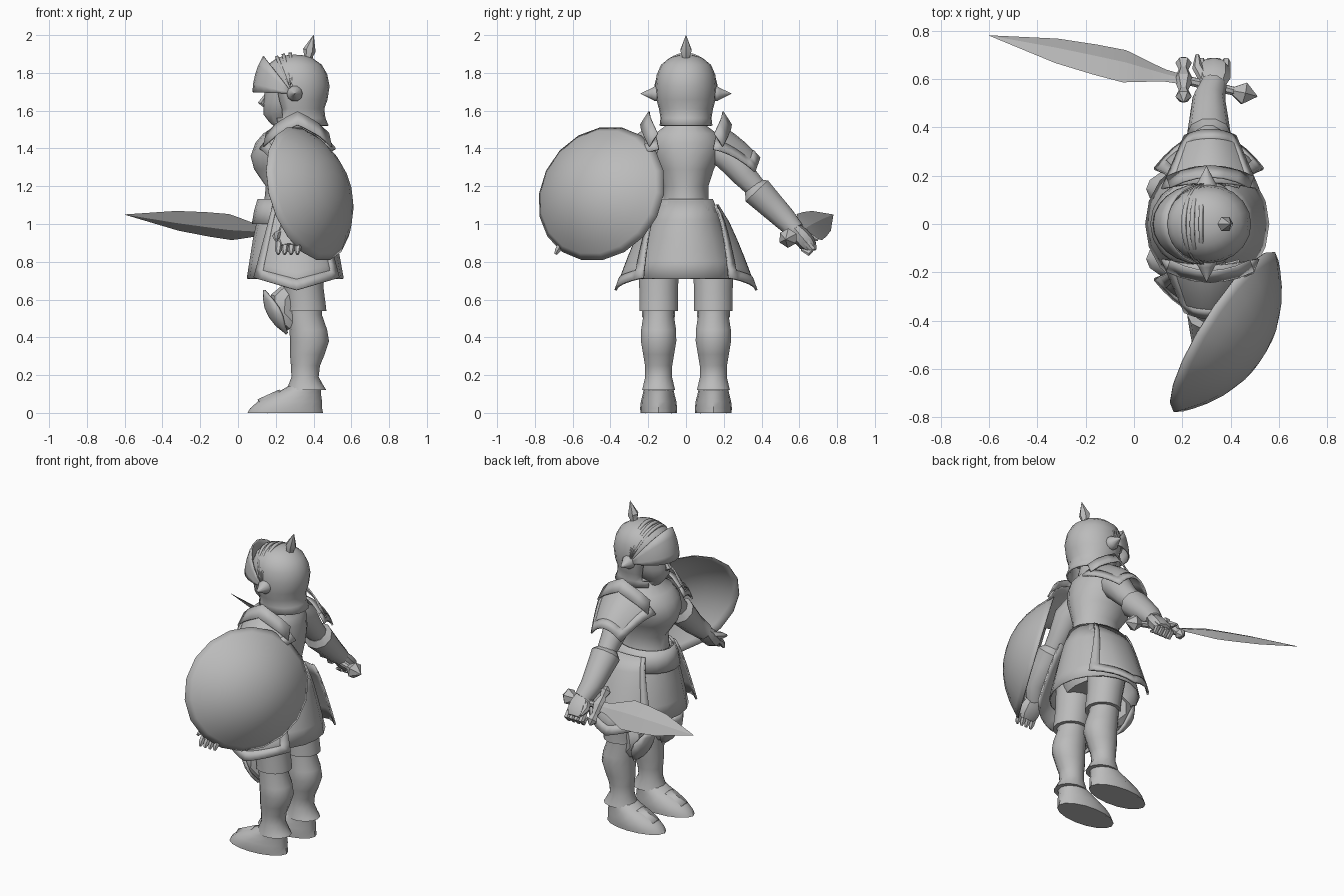
import bpy, bmesh, math
from mathutils import Vector

if "Cube" in bpy.data.objects:
    bpy.data.objects.remove(bpy.data.objects["Cube"])

steel = bpy.data.materials.new("steel_grey")
steel.diffuse_color = (0.5, 0.5, 0.5, 1)
steel.use_nodes = True
steel.node_tree.nodes["Principled BSDF"].inputs["Base Color"].default_value = steel.diffuse_color


def finish(name, bm, angle=38, thick=0):
    """Turn a bmesh into a shaded object with the shared material."""
    bmesh.ops.remove_doubles(bm, verts=bm.verts, dist=0.0004)
    bmesh.ops.recalc_face_normals(bm, faces=bm.faces)
    me = bpy.data.meshes.new(name)
    bm.to_mesh(me)
    bm.free()
    ob = bpy.data.objects.new(name, me)
    bpy.context.collection.objects.link(ob)
    me.materials.append(steel)
    if thick:
        m = ob.modifiers.new("thickness", 'SOLIDIFY')
        m.thickness, m.offset = thick, 0
    bpy.ops.object.select_all(action='DESELECT')
    ob.select_set(True)
    bpy.context.view_layer.objects.active = ob
    bpy.ops.object.shade_smooth_by_angle(angle=math.radians(angle))
    return ob


def skin(bm, rings, caps=True):
    """Bridge closed rings of points."""
    vr = [[bm.verts.new(p) for p in r] for r in rings]
    n = len(rings[0])
    for a, b in zip(vr, vr[1:]):
        for i in range(n):
            bm.faces.new((a[i], a[(i + 1) % n], b[(i + 1) % n], b[i]))
    if caps:
        bm.faces.new(vr[0])
        bm.faces.new(vr[-1])


def loft(name, rows, y=0, n=14, caps=True, thick=0, keep=None):
    """Stacked ellipses; rows are (z, centre x, radius x, radius y)."""
    bm = bmesh.new()
    ang = [2 * math.pi * i / n for i in range(n)]
    skin(bm, [[(cx + rx * math.cos(a), y + ry * math.sin(a), z) for a in ang]
              for z, cx, rx, ry in rows], caps)
    if keep:
        bad = [f for f in bm.faces if not keep(f.calc_center_median())]
        bmesh.ops.delete(bm, geom=bad, context='FACES')
    return finish(name, bm, thick=thick)


def tube(name, path, radii, n=8, flat=1.0, up=(1, 0, 0), caps=True, angle=38):
    """Rings swept along a path; flat squashes the second axis."""
    bm = bmesh.new()
    pts = [Vector(p) for p in path]
    rings = []
    for i, p in enumerate(pts):
        t = (pts[min(i + 1, len(pts) - 1)] - pts[max(i - 1, 0)]).normalized()
        u = Vector(up)
        u = (u - t * u.dot(t)).normalized()
        v = t.cross(u)
        rings.append([p + radii[i] * (math.cos(a) * u + flat * math.sin(a) * v)
                      for a in (2 * math.pi * k / n for k in range(n))])
    skin(bm, rings, caps)
    return finish(name, bm, angle)


def patch(name, f, nu, nv, thick=0.012, keep=None, angle=30):
    """Plate from f(u in -1..1, t in 0..1)."""
    bm = bmesh.new()
    g = [[bm.verts.new(f(-1 + 2 * i / nu, j / nv)) for i in range(nu + 1)] for j in range(nv + 1)]
    for j in range(nv):
        for i in range(nu):
            if keep is None or keep(-1 + (2 * i + 1) / nu, (j + 0.5) / nv):
                bm.faces.new((g[j][i], g[j][i + 1], g[j + 1][i + 1], g[j + 1][i]))
    loose = [v for v in bm.verts if not v.link_faces]
    bmesh.ops.delete(bm, geom=loose, context='VERTS')
    return finish(name, bm, angle, thick)


# Head, nose, helmet dome with a face opening
loft("head", [(1.50, .29, .08, .07), (1.54, .24, .075, .05), (1.58, .25, .115, .088),
              (1.64, .265, .132, .12), (1.72, .275, .13, .13), (1.80, .28, .12, .12)])
tube("nose", [(.16, 0, 1.70), (.122, 0, 1.64), (.15, 0, 1.615)], [.008, .02, .008], 6, up=(0, 1, 0))
loft("helmet", [(1.52, .33, .145, .135), (1.56, .32, .138, .13), (1.61, .315, .137, .138),
                (1.66, .312, .157, .152), (1.73, .308, .172, .157), (1.79, .304, .164, .15),
                (1.84, .30, .14, .128), (1.875, .30, .09, .085), (1.888, .30, .045, .04), (1.892, .30, 0, 0)],
     n=20, caps=False, thick=.01, keep=lambda c: c.z > 1.74 or c.x > .225)


# Raised visor and crest bands, all hinged on the ear axis
def hinged(u, deg, r, w=.165):
    a, th = u * 1.5, math.radians(deg)
    return (.29 + r * math.cos(a) * math.cos(th), w * math.sin(a), 1.69 + r * math.cos(a) * math.sin(th))


patch("visor", lambda u, t: hinged(u, 178 - 50 * t, .21 + .04 * t ** 2), 12, 4, .008)
for k, deg in enumerate((116, 106, 96)):
    patch(f"crest_band_{k}", lambda u, t: hinged(u, deg - 5 * t, .212, .165), 14, 1, .012)

# Spikes on top and over the ears
tube("top_spike", [(.365, 0, 1.86), (.373, 0, 1.89), (.378, 0, 1.92), (.40, 0, 2.0)],
     [.028, .024, .034, .001], 6)
for s in (1, -1):
    tube("ear_spike", [(.30, s * .13, 1.69), (.30, s * .165, 1.69), (.30, s * .18, 1.69), (.30, s * .24, 1.69)],
         [.042, .042, .032, .001], 10)

# Breastplate, neck, belt, skirt
loft("torso", [(1.02, .295, .165, .15), (1.13, .293, .153, .122), (1.20, .292, .145, .12),
               (1.29, .27, .185, .15), (1.36, .262, .195, .187), (1.43, .27, .178, .195),
               (1.48, .285, .15, .165), (1.52, .30, .10, .11), (1.58, .31, .08, .08)], n=18)
loft("belt", [(1.00, .283, .205, .185), (1.07, .283, .193, .165), (1.13, .283, .175, .14)],
     n=18, thick=.01, caps=False)
loft("skirt", [(.71, .303, .253, .275), (.80, .302, .238, .25), (.92, .30, .217, .215),
               (1.02, .30, .195, .182), (1.12, .295, .168, .14)], n=18, caps=False, thick=.008)
loft("hips", [(.74, .32, .13, .20), (.82, .31, .17, .20), (1.02, .30, .16, .16)])

for s in (1, -1):
    side = "right" if s > 0 else "left"

    # Hip plates wrapped round the thigh, with a raised border
    def tasset(u, t, o=0):
        return (.31 + u * (.125 + .10 * t),
                s * (.17 + .20 * t ** .8 - u * u * (.02 + .125 * t) + o),
                1.10 - .385 * t - .065 * t * (1 - abs(u)))
    patch(side + "_hip_plate", tasset, 8, 5, .008)
    patch(side + "_hip_plate_border", lambda u, t: tasset(u, t, .004), 12, 8, .01,
          lambda u, t: abs(u) > .8 or t > .87)

    # Shoulder guard tapering towards the arm, with a raised border and a tall collar fin
    def shoulder(u, t, o=0):
        return (.315 + u * (.20 - .095 * t),
                s * (.17 + .22 * t - .025 * u * u),
                1.525 + o - .10 * t - .08 * t * t - u * u * (.13 - .06 * t))
    patch(side + "_shoulder_guard", shoulder, 8, 5, .008)
    patch(side + "_shoulder_border", lambda u, t: shoulder(u, t, .004), 10, 6, .01,
          lambda u, t: abs(u) > .8 or t > .8)
    patch(side + "_shoulder_fin",
          lambda u, t: (.315 + u * (.165 + .015 * t), s * (.195 + .045 * t - .045 * u * u),
                        1.595 - .07 * t - .085 * abs(u) - .03 * u ** 4), 6, 1, .008)

    # Arm, gauntlet and hand
    hx = .33 if s > 0 else .27
    tube(side + "_arm", [(.30, s * .15, 1.41), (.31, s * .23, 1.355), (.31, s * .31, 1.255), (.31, s * .39, 1.17)],
         [.075, .085, .068, .055], 10)
    tube(side + "_gauntlet", [(.31, s * .355, 1.20), (.31, s * .375, 1.175), (.31, s * .44, 1.11),
                              (.31, s * .52, 1.03), (hx, s * .58, .965)],
         [.06, .09, .08, .068, .054], 10, .95)
    tube(side + "_palm", [(hx, s * .57, .985), (hx, s * .605, .94), (hx, s * .64, .90), (hx, s * .66, .875)],
         [.048, .07, .07, .052], 8, .68)
    for k in range(4):
        fx = hx - .051 + .034 * k
        tips = ([(fx, .635, .905), (fx, .67, .865), (fx, .65, .845), (fx, .61, .865)] if s > 0 else
                [(fx, -.635, .91), (fx - .003, -.665, .885), (fx - .006, -.68, .86), (fx - .006, -.69, .84)])
        tube(f"{side}_finger_{k}", tips, [.019, .019, .017, .008], 6)
    tube(side + "_thumb", [(hx - .04, s * .60, .95), (hx - .068, s * .65, .935), (hx - .068, s * .70, .915)],
         [.024, .022, .008], 6)

    # Thigh cuff, greave, knee guard and boot
    y = s * .145
    loft(side + "_thigh", [(.54, .36, .108, .105), (.56, .36, .106, .105), (.66, .345, .108, .105),
                           (.74, .335, .115, .11), (.86, .32, .12, .11)], y)
    loft(side + "_greave", [(.12, .363, .106, .09), (.135, .36, .098, .086), (.19, .355, .072, .073),
                            (.25, .357, .077, .074), (.31, .367, .092, .084), (.38, .379, .103, .096),
                            (.44, .372, .10, .095), (.52, .352, .092, .082), (.58, .35, .095, .086)], y)
    patch(side + "_knee_guard",
          lambda u, t: (.26 - .12 * t ** .7 - .03 * math.sin(math.pi * t) + .07 * u * u * math.sin(math.pi * t),
                        y + u * .085 * math.sin(math.pi * (.06 + .86 * t)),
                        .42 + .23 * t), 6, 5, .015)
    tube(side + "_knee_pad", [(.30, y, .47), (.245, y, .53), (.25, y, .60), (.29, y, .66)],
         [.05, .075, .08, .05], 8, up=(0, 1, 0))
    loft(side + "_boot", [(0, .25, .20, .096), (.025, .255, .19, .098), (.06, .275, .17, .094),
                          (.095, .305, .135, .085), (.12, .335, .105, .08), (.15, .36, .08, .075)], y, 16)
    patch(side + "_toe_cap", lambda u, t: (.105 + .115 * t + .05 * u * u, y + u * (.07 + .022 * t),
                                           .068 + .052 * t - .07 * u * u), 6, 2, .008)

# Round domed shield, open on the inner side
h = Vector((.40, .63, 0)).normalized()
n = Vector((.817, -.518, .254)).normalized()
v = n.cross(h).normalized()
h = v.cross(n)
c = Vector((.372, -.446, 1.16))
bm = bmesh.new()
skin(bm, [[c + n * (.182 * (1 - q ** 2.2)) + q * (.39 * math.cos(a) * h + .366 * math.sin(a) * v)
           for a in (2 * math.pi * i / 18 for i in range(18))]
          for q in (1, .92, .78, .6, .4, .2, 0)], False)
finish("shield", bm, thick=.006)

# Sword laid along one axis, with the blade turned on edge
pommel, tip = Vector((.50, .53, .92)), Vector((-.60, .78, 1.05))


def at(x):
    return pommel.lerp(tip, (.50 - x) / 1.10)


wide = Vector((0, -.7, .7))
tube("blade", [at(x) for x in (.19, .13, .08, .02, -.04, -.16, -.32, -.6)],
     [.03, .036, .052, .075, .096, .09, .073, .001], 4, .24, wide, angle=20)
tube("grip", [at(.43), at(.32), at(.18)], [.018, .022, .018], 8)
tube("pommel", [at(.51), at(.455), at(.40)], [.002, .052, .012], 6, angle=20)
g = at(.205)
tube("crossguard", [g + wide * d for d in (-.13, -.10, -.06, 0, .06, .10, .13)],
     [.006, .034, .02, .04, .02, .034, .006], 6, angle=20)
